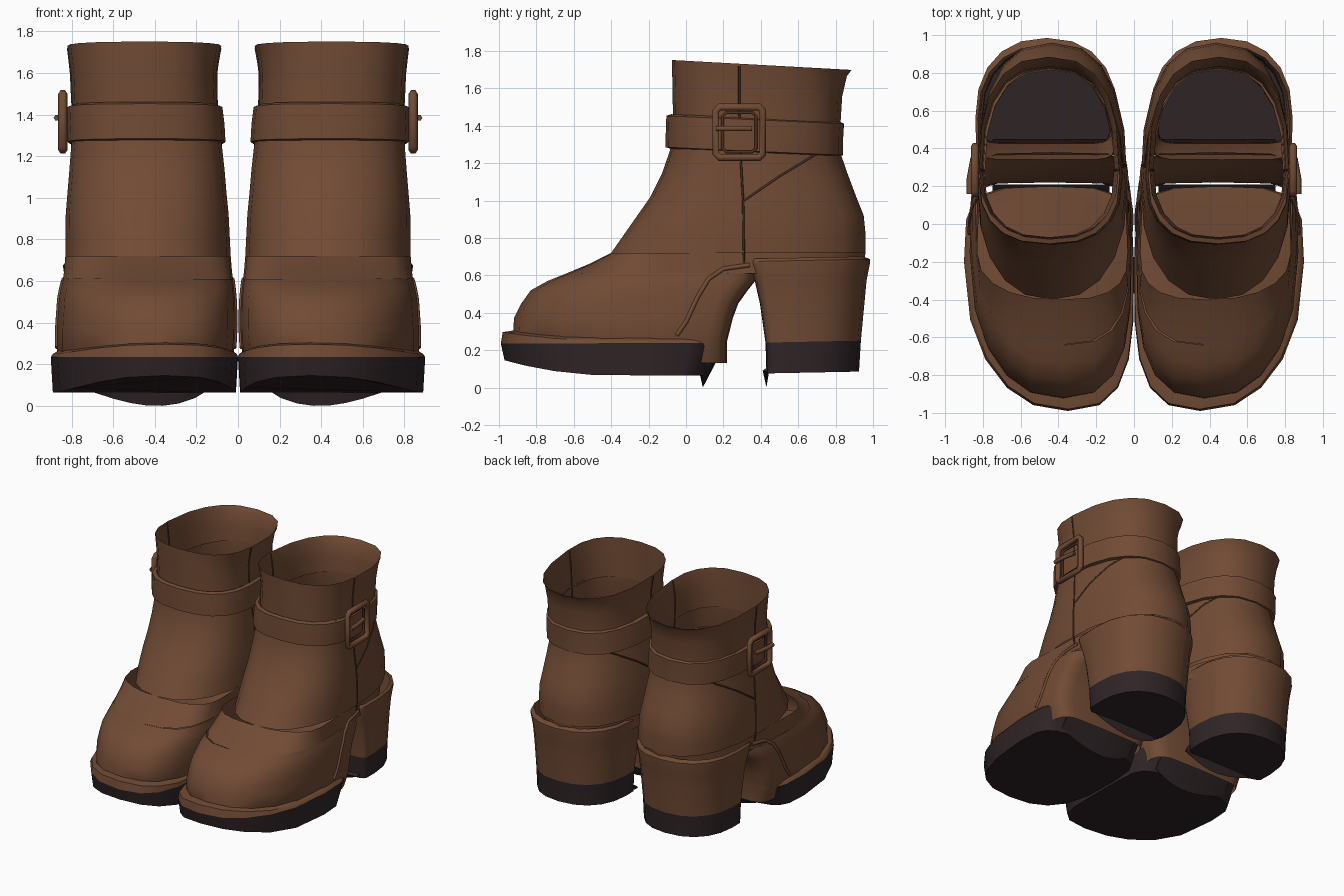
import bpy, bmesh, math
from mathutils import Vector
from mathutils.bvhtree import BVHTree

if "Cube" in bpy.data.objects:
    bpy.data.objects.remove(bpy.data.objects["Cube"], do_unlink=True)


def material(name, rgb):
    m = bpy.data.materials.new(name)
    m.use_nodes = True
    m.diffuse_color = (*rgb, 1)
    bsdf = m.node_tree.nodes["Principled BSDF"]
    bsdf.inputs["Base Color"].default_value = (*rgb, 1)
    bsdf.inputs["Roughness"].default_value = 0.8
    return m


LEATHER = material("brown leather", (0.165, 0.07, 0.035))
SEAM = material("dark brown seam", (0.07, 0.03, 0.016))
RUBBER = material("dark sole rubber", (0.029, 0.018, 0.02))
SIDES = 20


def add_object(name, data, *mats):
    """Link a left-boot part and mirror it for the right boot."""
    ob = bpy.data.objects.new(name, data)
    bpy.context.collection.objects.link(ob)
    for m in mats:
        data.materials.append(m)
    mod = ob.modifiers.new("other boot", "MIRROR")
    mod.use_mirror_merge = False
    return ob


def finish(name, bm, *mats, angle=35):
    me = bpy.data.meshes.new(name)
    bm.to_mesh(me)
    bm.free()
    ob = add_object(name, me, *mats)
    bpy.ops.object.select_all(action="DESELECT")
    ob.select_set(True)
    bpy.context.view_layer.objects.active = ob
    bpy.ops.object.shade_smooth_by_angle(angle=math.radians(angle))
    return ob


def outline(z, yf, yb, x0, x1, yc, front=2.5, back=2.5, skew=0.0, slope=0.0, lift=0.0):
    """Rounded outline, widest at yc, with its own roundness in front and back."""
    pts = []
    for i in range(SIDES):
        t = math.tau * i / SIDES
        c, s = math.cos(t), math.sin(t)
        e = 2 / (front if s < 0 else back)
        u = math.copysign(abs(c) ** e, c)
        v = abs(s) ** e
        x = (x0 + x1) / 2 + u * (x1 - x0) / 2
        y = yc + v * (yb - yc)
        if s < 0:
            y = yc - v * (yc - yf)
            x += skew * v * v
        toe = max(0, -y - 0.4) / 0.6
        pts.append((x, y, z + slope * (y - 0.4) + lift * toe * toe))
    return pts


def loft(slices, bottom=False, top=False, **shape):
    bm = bmesh.new()
    rings = []
    for row in slices:
        lift = row[5] if len(row) > 5 else 0
        ring = outline(*row[:5], lift=lift, **shape)
        rings.append([bm.verts.new(p) for p in ring])
    for a, b in zip(rings, rings[1:]):
        for i in range(SIDES):
            j = (i + 1) % SIDES
            bm.faces.new((a[i], a[j], b[j], b[i]))
    if bottom:
        bm.faces.new(rings[0][::-1])
    if top:
        bm.faces.new(rings[-1])
    bm.normal_update()
    return bm


# Front sole and the leather welt above it: z, front, back, inner, outer, toe lift
sole = loft([(0.065, -0.97, 0.1, 0.01, 0.89, 0.09),
             (0.235, -0.99, 0.2, 0.0, 0.9)], bottom=True,
            yc=-0.2, back=4, skew=-0.1)
finish("front_sole", sole, RUBBER)
welt = loft([(0.235, -0.99, 0.2, 0.0, 0.9), (0.25, -0.98, 0.2, 0.005, 0.89, 0.05),
             (0.265, -0.93, 0.2, 0.03, 0.865, 0.05)], top=True,
            yc=-0.2, back=4, skew=-0.1)
finish("welt", welt, LEATHER)

# Foot: toe box with an upright rear wall at the arch
vamp = loft([(0.13, -0.8, 0.22, 0.06, 0.83), (0.25, -0.925, 0.22, 0.02, 0.87),
             (0.37, -0.92, 0.25, 0.012, 0.87), (0.45, -0.88, 0.28, 0.012, 0.865),
             (0.52, -0.83, 0.33, 0.015, 0.86), (0.57, -0.74, 0.37, 0.02, 0.85),
             (0.61, -0.64, 0.38, 0.025, 0.84)], yc=-0.15, back=7, skew=-0.07)
trees = [BVHTree.FromBMesh(vamp)]
finish("foot_upper", vamp, LEATHER, angle=40)

# Shaft: instep, ankle and open collar
shaft = loft([(0.61, -0.64, 0.94, 0.025, 0.84), (0.66, -0.52, 0.95, 0.03, 0.835),
              (0.72, -0.4, 0.96, 0.035, 0.83)], yc=-0.15, skew=-0.05)
trees.append(BVHTree.FromBMesh(shaft))
finish("instep", shaft, LEATHER, angle=40)
shaft = loft([(0.72, -0.4, 0.96, 0.035, 0.83), (0.82, -0.33, 0.96, 0.04, 0.83),
              (0.92, -0.26, 0.95, 0.045, 0.828), (1.02, -0.19, 0.91, 0.055, 0.82),
              (1.14, -0.13, 0.865, 0.065, 0.81), (1.27, -0.085, 0.82, 0.08, 0.8),
              (1.45, -0.075, 0.825, 0.1, 0.797)], yc=0.2, front=2.3)
trees.append(BVHTree.FromBMesh(shaft))
finish("shaft", shaft, LEATHER, angle=40)
collar = loft([(1.42, -0.07, 0.825, 0.1, 0.797), (1.58, -0.072, 0.835, 0.105, 0.803),
               (1.69, -0.075, 0.86, 0.09, 0.815), (1.725, -0.075, 0.885, 0.08, 0.82)],
              yc=0.3, slope=-0.055)
trees.append(BVHTree.FromBMesh(collar))
finish("collar", collar, LEATHER, angle=40)

# Block heel, open at the top, with a dark tip
heel = loft([(0.075, 0.43, 0.925, 0.13, 0.8), (0.24, 0.425, 0.935, 0.125, 0.805),
             (0.45, 0.395, 0.955, 0.11, 0.815), (0.56, 0.37, 0.965, 0.1, 0.825),
             (0.66, 0.34, 0.985, 0.085, 0.84), (0.675, 0.34, 0.985, 0.085, 0.84),
             (0.69, 0.34, 0.945, 0.1, 0.825)], bottom=True,
            yc=0.56, front=8, back=2.3, slope=0.02)
for f in heel.faces:
    f.material_index = int(f.calc_center_median().z < 0.22)
finish("heel", heel, LEATHER, RUBBER, angle=40)


# Curved lips hanging below the heel breast and the rear of the front sole
def hanging_lip(name, y_tip, y_top, z_top):
    bm = bmesh.new()
    rows = []
    for i in range(9):
        u = i / 8
        x = 0.13 + 0.62 * u
        drop = 0.085 * math.sin(math.pi * u ** 0.8)
        rows.append([bm.verts.new(p) for p in (
            (x, y_tip - 0.02, 0.09), (x, y_tip, 0.085 - drop), (x, y_top, z_top))])
    for a, b in zip(rows, rows[1:]):
        for k in range(3):
            n = (k + 1) % 3
            bm.faces.new((a[k], a[n], b[n], b[k]))
    for end in (rows[0], rows[-1]):
        bm.faces.new(end)
    bmesh.ops.recalc_face_normals(bm, faces=bm.faces)
    finish(name, bm, RUBBER)


hanging_lip("heel_lip", 0.43, 0.45, 0.12)
hanging_lip("sole_lip", 0.09, 0.21, 0.23)

# Ankle strap
strap = loft([(1.255, -0.08, 0.815, 0.09, 0.79), (1.262, -0.11, 0.84, 0.06, 0.82),
              (1.35, -0.108, 0.84, 0.065, 0.823), (1.43, -0.105, 0.845, 0.075, 0.82),
              (1.44, -0.08, 0.825, 0.1, 0.79)], yc=0.25, slope=-0.045)
finish("ankle_strap", strap, LEATHER)


def tube(name, points, radius, mat, cyclic=False):
    cu = bpy.data.curves.new(name, "CURVE")
    cu.dimensions = "3D"
    cu.bevel_depth = radius
    cu.bevel_resolution = 1
    cu.use_fill_caps = True
    sp = cu.splines.new("POLY")
    sp.points.add(len(points) - 1)
    for p, co in zip(sp.points, points):
        p.co = (*co, 1)
    sp.use_cyclic_u = cyclic
    return add_object(name, cu, mat)


def seam(name, path, radius, mat, sides=(1, -1)):
    """Lay a side-on (y, z) path onto the leather of both flanks."""
    for side in sides:
        start, points = Vector((0.45 + 2 * side, 0, 0)), []
        for (ya, za), (yb, zb) in zip(path, path[1:]):
            for k in range(7):
                t = k / 6
                start.y, start.z = ya + (yb - ya) * t, za + (zb - za) * t
                hits = [tr.ray_cast(start, Vector((-side, 0, 0))) for tr in trees]
                hits = [h for h in hits if h[0] is not None]
                if hits:
                    points.append(min(hits, key=lambda h: h[3])[0])
        if len(points) > 1:
            tube(name + ("_outer" if side > 0 else "_inner"), points, radius, mat)


# Stitch lines and the raised edge that sweeps from sole to heel
seam("side_seam", [(0.31, 0.67), (0.305, 1.0), (0.285, 1.35), (0.285, 1.72)], 0.006, SEAM)
seam("counter_seam", [(0.31, 1.0), (0.5, 1.13), (0.7, 1.25)], 0.006, SEAM)
seam("arch_edge", [(-0.05, 0.28), (0.0, 0.35), (0.06, 0.48), (0.12, 0.58),
                   (0.2, 0.635), (0.34, 0.655)], 0.013, LEATHER)

# Buckle: rounded frame, inner loop and prong on the outer side
def frame(name, x, y, z, w, h, radius, mat):
    c = 0.02
    pts = [(w - c, h), (w, h - c), (w, c - h), (w - c, -h),
           (c - w, -h), (-w, c - h), (-w, h - c), (c - w, h)]
    tube(name, [(x, y + a, z + b) for a, b in pts], radius, mat, True)


frame("buckle_frame", 0.842, 0.285, 1.365, 0.125, 0.135, 0.022, LEATHER)
frame("buckle_inner_loop", 0.832, 0.285, 1.365, 0.09, 0.105, 0.01, SEAM)
tube("buckle_prong", [(0.85, 0.35, 1.385), (0.87, 0.24, 1.385), (0.87, 0.16, 1.385)],
     0.016, LEATHER)
